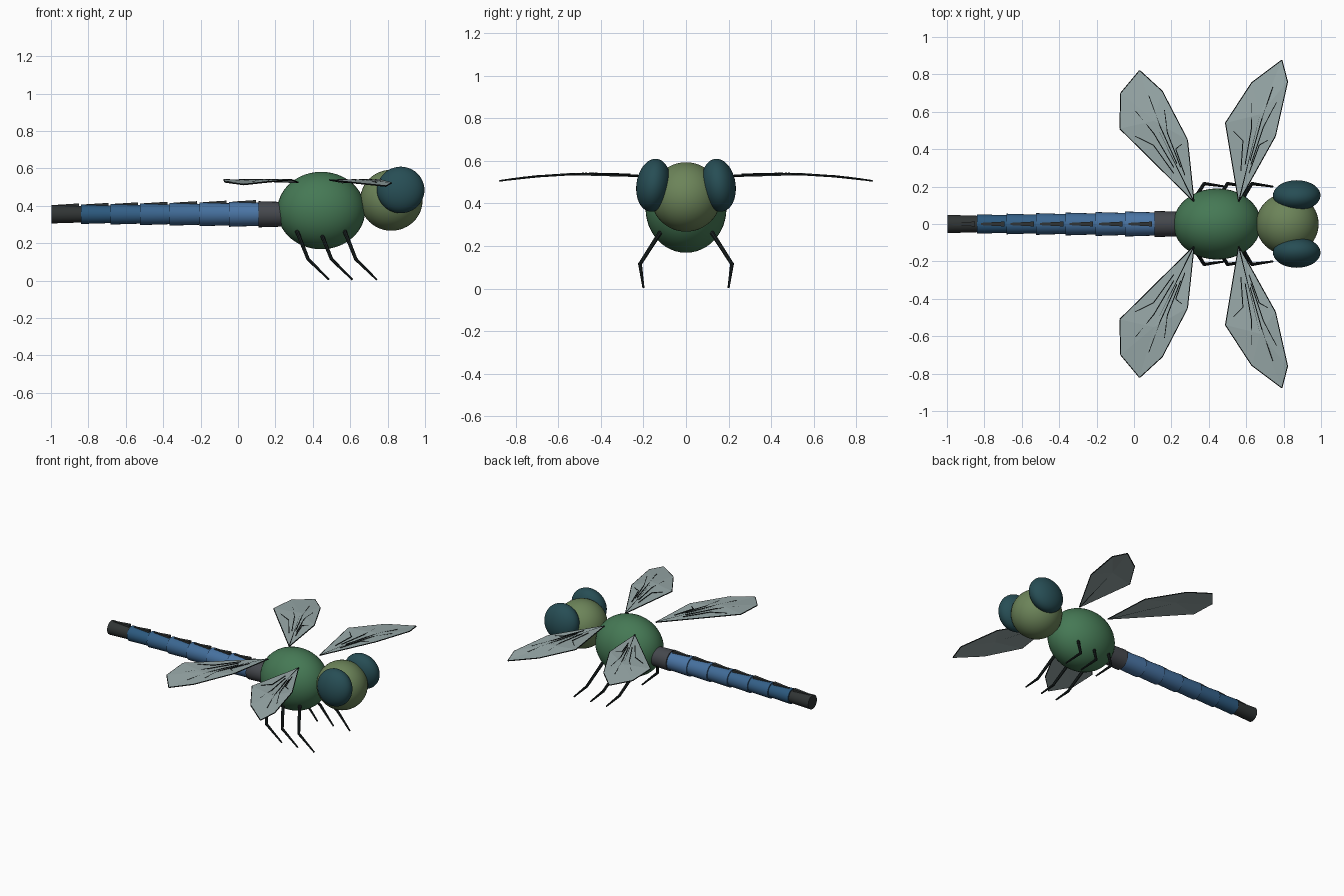
import bpy
import bmesh
import math
from mathutils import Vector, Matrix

cube = bpy.data.objects.get("Cube")
if cube:
    bpy.data.objects.remove(cube)


def material(name, rgb):
    m = bpy.data.materials.new(name)
    m.use_nodes = True
    colour = (*rgb, 1)
    m.diffuse_color = colour
    m.node_tree.nodes["Principled BSDF"].inputs["Base Color"].default_value = colour
    return m


GREEN = material("thorax_green", (0.06, 0.19, 0.09))
OLIVE = material("head_olive", (0.15, 0.23, 0.1))
TEAL = material("eye_teal", (0.02, 0.075, 0.09))
CHARCOAL = material("charcoal", (0.03, 0.035, 0.035))
GREY = material("waist_grey", (0.06, 0.065, 0.075))
BLACK = material("leg_black", (0.01, 0.015, 0.015))
WING = material("wing_grey", (0.32, 0.4, 0.4))


def add_object(name, bm, mat, smooth=False):
    bmesh.ops.recalc_face_normals(bm, faces=bm.faces)
    mesh = bpy.data.meshes.new(name)
    bm.to_mesh(mesh)
    bm.free()
    mesh.materials.append(mat)
    obj = bpy.data.objects.new(name, mesh)
    bpy.context.collection.objects.link(obj)
    if smooth:
        bpy.ops.object.select_all(action="DESELECT")
        obj.select_set(True)
        bpy.context.view_layer.objects.active = obj
        bpy.ops.object.shade_smooth_by_angle(angle=math.radians(40))
    return obj


def ellipsoid(name, centre, radii, mat, tilt=0):
    bm = bmesh.new()
    mtx = (Matrix.Translation(centre) @ Matrix.Rotation(tilt, 4, "X")
           @ Matrix.Diagonal((*radii, 1)))
    bmesh.ops.create_uvsphere(bm, u_segments=40, v_segments=24, radius=1, matrix=mtx)
    return add_object(name, bm, mat, True)


def rod(bm, a, b, r1, r2, sides=8):
    a, b = Vector(a), Vector(b)
    d = b - a
    mtx = Matrix.Translation((a + b) / 2) @ d.to_track_quat("Z", "Y").to_matrix().to_4x4()
    bmesh.ops.create_cone(bm, cap_ends=True, segments=sides, radius1=r1, radius2=r2,
                          depth=d.length, matrix=mtx)


# Thorax, head and eyes
ellipsoid("thorax", (0.445, 0, 0.375), (0.235, 0.19, 0.207), GREEN)
ellipsoid("head", (0.82, 0, 0.43), (0.167, 0.165, 0.163), OLIVE)
for side, label in ((1, "left"), (-1, "right")):
    ellipsoid(f"{label}_eye", (0.87, side * 0.153, 0.485), (0.127, 0.08, 0.125),
              TEAL, side * math.radians(8))

# Tapering abdomen segments, each with a small raised ridge on its back
COUNT, PITCH = 8, 0.158
for i in range(COUNT):
    x_front = 0.267 - i * PITCH
    x_back = x_front - PITCH
    radius = 0.07 - 0.003 * i
    if i == 0:
        mat = GREY
    elif i == COUNT - 1:
        mat = CHARCOAL
    else:
        t = (i - 1) / (COUNT - 3)
        mat = material(f"abdomen_blue_{i}",
                       (0.07 - 0.045 * t, 0.18 - 0.08 * t, 0.38 - 0.17 * t))
    z = 0.355
    bm = bmesh.new()
    rod(bm, (x_back, 0, z), (x_front, 0, z), radius, radius - 0.005, 24)
    add_object(f"abdomen_segment_{i + 1}", bm, mat, True)

    if i:
        top = z + radius
        profile = [(x_back + 0.02, top - 0.015), (x_front - 0.012, top - 0.015),
                   (x_front - 0.012, top + 0.009), (x_back + 0.02, top + 0.001)]
        bm = bmesh.new()
        widths = (0.006, 0.013, 0.013, 0.006)
        rings = [[bm.verts.new((x, s * w, h)) for (x, h), w in zip(profile, widths)]
                 for s in (-1, 1)]
        bm.faces.new(rings[0])
        bm.faces.new(rings[1])
        for k in range(4):
            n = (k + 1) % 4
            bm.faces.new((rings[0][k], rings[0][n], rings[1][n], rings[1][k]))
        add_object(f"back_ridge_{i + 1}", bm, CHARCOAL)

# Three pairs of bent legs
for name, x in (("rear", 0.375), ("middle", 0.5), ("front", 0.63)):
    for side, label in ((1, "left"), (-1, "right")):
        hip = (x - 0.06, side * 0.12, 0.265)
        knee = (x, side * 0.216, 0.115)
        foot = (x + 0.112, side * 0.2, 0.005)
        bm = bmesh.new()
        rod(bm, hip, knee, 0.011, 0.009)
        rod(bm, knee, foot, 0.009, 0.005)
        bmesh.ops.create_icosphere(bm, subdivisions=1, radius=0.01,
                                   matrix=Matrix.Translation(knee))
        add_object(f"{name}_{label}_leg", bm, BLACK)


# Faceted, gently arched wings with dark rims and veins
def wing_height(y):
    return 0.54 - 0.19 * max(0, y - 0.45) ** 2 - 0.13 * max(0, 0.45 - y) ** 2


def wing(name, outline, side):
    def place(x, y, lift=0):
        return Vector((x, side * y, wing_height(y) + lift))

    n = len(outline)
    root, rim = Vector(outline[0]), [Vector(p) for p in outline]
    hub = sum(rim, Vector((0, 0))) / n

    bm = bmesh.new()
    verts = [bm.verts.new(place(*p)) for p in rim]
    centre = bm.verts.new(place(*hub))
    for k in range(n):
        bm.faces.new((verts[k], verts[(k + 1) % n], centre))
    obj = add_object(f"{name}_wing", bm, WING)
    solid = obj.modifiers.new("thickness", "SOLIDIFY")
    solid.thickness = 0.006
    solid.offset = 0

    bm = bmesh.new()
    for k in range(n):
        rod(bm, place(*rim[k]), place(*rim[(k + 1) % n]), 0.004, 0.004, 6)
    add_object(f"{name}_wing_rim", bm, BLACK)

    # Veins run from the root, break sideways, then fan to the rim
    bm = bmesh.new()
    rod(bm, place(*root), place(*hub), 0.005, 0.003, 6)
    for k in range(1, n):
        bend = root.lerp(rim[k], 0.55).lerp(hub, 0.4)
        start = bend.lerp(root, 0.5)
        tip = bend.lerp(rim[k], 0.55)
        rod(bm, place(*start, 0.001), place(*bend, 0.001), 0.003, 0.003, 6)
        rod(bm, place(*bend, 0.001), place(*tip, 0.001), 0.003, 0.002, 6)
    add_object(f"{name}_wing_veins", bm, BLACK)


REAR = [(0.32, 0.12), (0.285, 0.45), (0.15, 0.71), (0.03, 0.82), (-0.07, 0.7), (-0.075, 0.51)]
FRONT = [(0.56, 0.12), (0.49, 0.54), (0.63, 0.755), (0.79, 0.875), (0.82, 0.76), (0.755, 0.47)]
for side, label in ((1, "left"), (-1, "right")):
    wing(f"rear_{label}", REAR, side)
    wing(f"front_{label}", FRONT, side)
